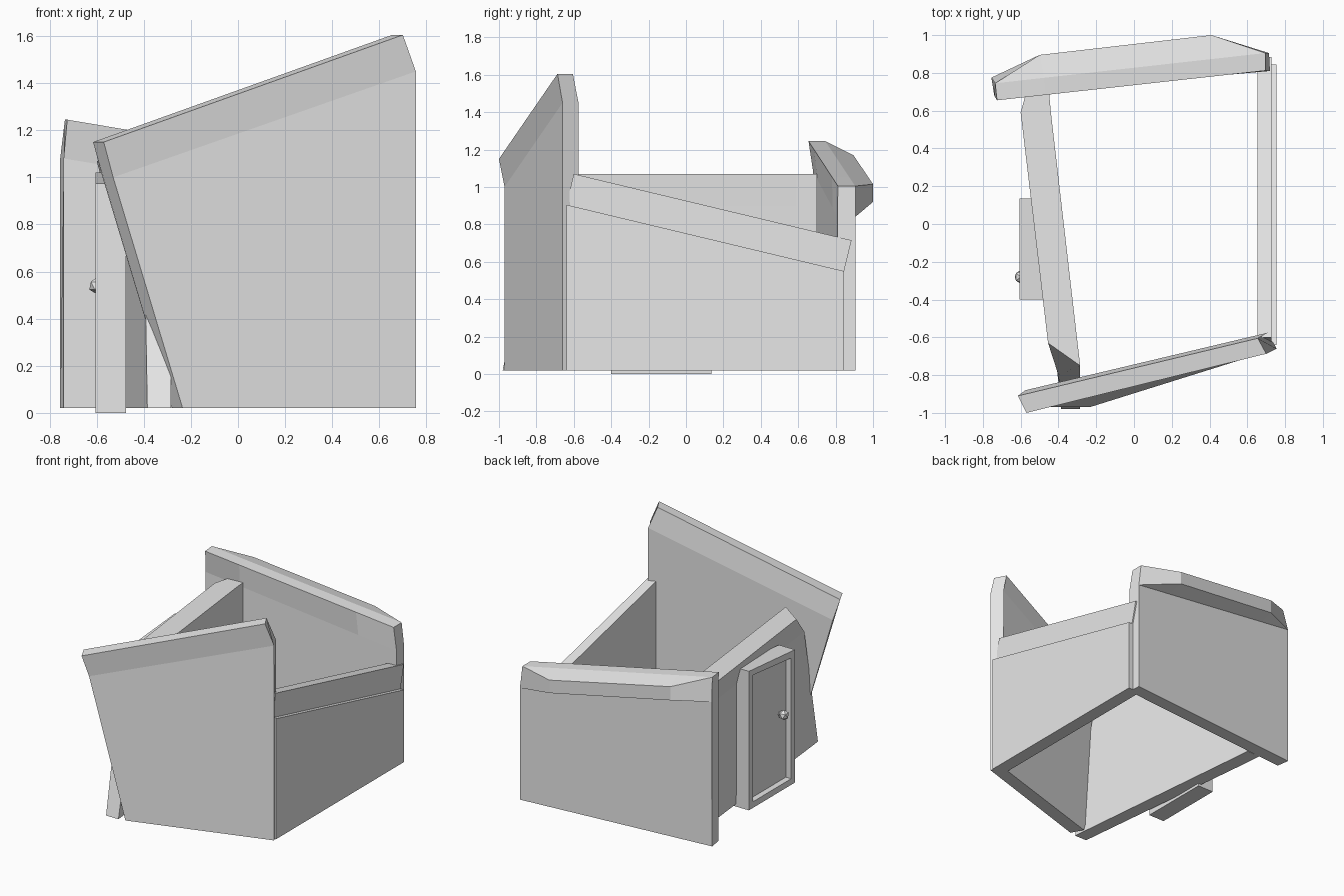
import bpy, bmesh, math
from mathutils import Vector

if "Cube" in bpy.data.objects:
    bpy.data.objects.remove(bpy.data.objects["Cube"])

grey = bpy.data.materials.new("plain grey")
grey.diffuse_color = (0.8, 0.8, 0.8, 1)
grey.use_nodes = True
grey.node_tree.nodes["Principled BSDF"].inputs["Base Color"].default_value = grey.diffuse_color


def finish(name, bm):
    bmesh.ops.recalc_face_normals(bm, faces=bm.faces)
    me = bpy.data.meshes.new(name)
    bm.to_mesh(me)
    bm.free()
    me.materials.append(grey)
    ob = bpy.data.objects.new(name, me)
    bpy.context.collection.objects.link(ob)
    return ob


def loft(name, sections):
    """Join equal closed sections into a solid with capped ends."""
    bm = bmesh.new()
    rings = [[bm.verts.new(p) for p in s] for s in sections]
    n = len(rings[0])
    for a, b in zip(rings, rings[1:]):
        for i in range(n):
            j = (i + 1) % n
            bm.faces.new((a[i], a[j], b[j], b[i]))
    bm.faces.new(rings[0])
    bm.faces.new(rings[-1])
    bmesh.ops.remove_doubles(bm, verts=bm.verts, dist=0.0005)
    return finish(name, bm)


# Front wall: leaning left end, sloping top that kinks near the upper edge
loft("front_wall", [
    [(-0.235, -0.97, 0.02), (-0.53, -0.97, 1.0), (-0.57, -1.0, 1.15),
     (-0.615, -0.91, 1.15), (-0.575, -0.88, 1.0), (-0.28, -0.88, 0.02)],
    [(0.755, -0.66, 0.02), (0.755, -0.66, 1.45), (0.70, -0.687, 1.605),
     (0.655, -0.605, 1.605), (0.71, -0.575, 1.45), (0.71, -0.575, 0.02)]])

# Right wall: lower panel and a set-back upper band, both sloping to the back
loft("right_wall", [
    [(0.755, y0, 0.02), (0.755, y0, zb), (0.727, y0, zb), (0.727, y1, zt),
     (0.655, y1, zt), (0.655, y0, zb), (0.655, y0, 0.02)]
    for y0, y1, zb, zt in ((-0.64, -0.60, 0.905, 1.07),
                           (0.845, 0.885, 0.55, 0.715))])

# Back wall: end sections are blended, the two middle ones carry a flared lip
left = [Vector(p) for p in (
    (-0.74, 0.68, 0.02), (-0.74, 0.68, 1.08), (-0.725, 0.655, 1.245),
    (-0.735, 0.745, 1.245), (-0.755, 0.775, 1.08), (-0.755, 0.775, 0.02))]
right = [Vector(p) for p in (
    (0.72, 0.81, 0.02), (0.72, 0.81, 0.84), (0.695, 0.812, 1.005),
    (0.695, 0.905, 1.005), (0.715, 0.905, 0.84), (0.715, 0.905, 0.02))]


def back_section(t, lip_top=None, lip_low=None):
    s = [a.lerp(b, t) for a, b in zip(left, right)]
    return s[:4] + [lip_top or s[3], lip_low or s[4]] + s[4:]


bm = bmesh.new()
rings = [[bm.verts.new(p) for p in s] for s in (
    back_section(0),
    back_section(0.18, (-0.50, 0.895, 1.17), (-0.50, 0.895, 1.07)),
    back_section(0.80, (0.41, 1.0, 1.015), (0.41, 1.0, 0.92)),
    back_section(1))]
for a, b in zip(rings, rings[1:]):
    for i in range(8):
        j = (i + 1) % 8
        bm.faces.new((a[i], a[j], b[j], b[i]))
bm.faces.new(rings[0])
bm.faces.new(rings[-1])
bmesh.ops.remove_doubles(bm, verts=bm.verts, dist=0.0005)
finish("back_wall", bm)

# Left wall: overhanging top band, front end slanting back as it rises
loft("left_wall", [
    [(-0.385, -0.98, 0.02), (-0.40, -0.80, 0.90), (-0.455, -0.63, 1.07),
     (-0.285, -0.75, 1.07), (-0.285, -0.79, 0.90), (-0.285, -0.98, 0.02)],
    [(-0.55, 0.59, 0.02), (-0.555, 0.59, 0.90), (-0.60, 0.59, 1.07),
     (-0.44, 0.59, 1.07), (-0.44, 0.59, 0.90), (-0.44, 0.59, 0.02)],
    [(-0.56, 0.70, 0.02), (-0.56, 0.70, 0.90), (-0.57, 0.70, 1.07),
     (-0.45, 0.70, 1.07), (-0.45, 0.70, 0.90), (-0.45, 0.70, 0.02)]])


# Door frame: four-sided ring with a slightly sloping head
def frame_ring(xf, xb, inset):
    ya, yb = -0.40 + inset, 0.135 - inset
    zs = ((ya, inset), (yb, inset), (yb, 1.02 - inset), (ya, 0.975 - inset))
    return [[(x, y, z) for y, z in zs] for x in (xf, xb)]


bm = bmesh.new()
front_out, back_out = frame_ring(-0.605, -0.475, 0)
front_in, back_in = frame_ring(-0.605, -0.475, 0.045)
loops = [[bm.verts.new(p) for p in s]
         for s in (front_out, front_in, back_in, back_out)]
for k in range(4):
    a, b = loops[k], loops[(k + 1) % 4]
    for i in range(4):
        j = (i + 1) % 4
        bm.faces.new((a[i], a[j], b[j], b[i]))
finish("door_frame", bm)

# Door leaf set back inside the frame
loft("door_panel", frame_ring(-0.562, -0.54, 0.04))

# Door knob and its stem
bm = bmesh.new()
bmesh.ops.create_icosphere(bm, subdivisions=1, radius=0.037)
bmesh.ops.translate(bm, vec=(-0.598, -0.28, 0.54), verts=bm.verts)
finish("door_knob", bm)
ring = [(0.015 * math.cos(a), 0.015 * math.sin(a))
        for a in (i * math.pi / 3 for i in range(6))]
loft("knob_stem", [[(x, -0.28 + u, 0.54 + v) for u, v in ring]
                   for x in (-0.595, -0.555)])
